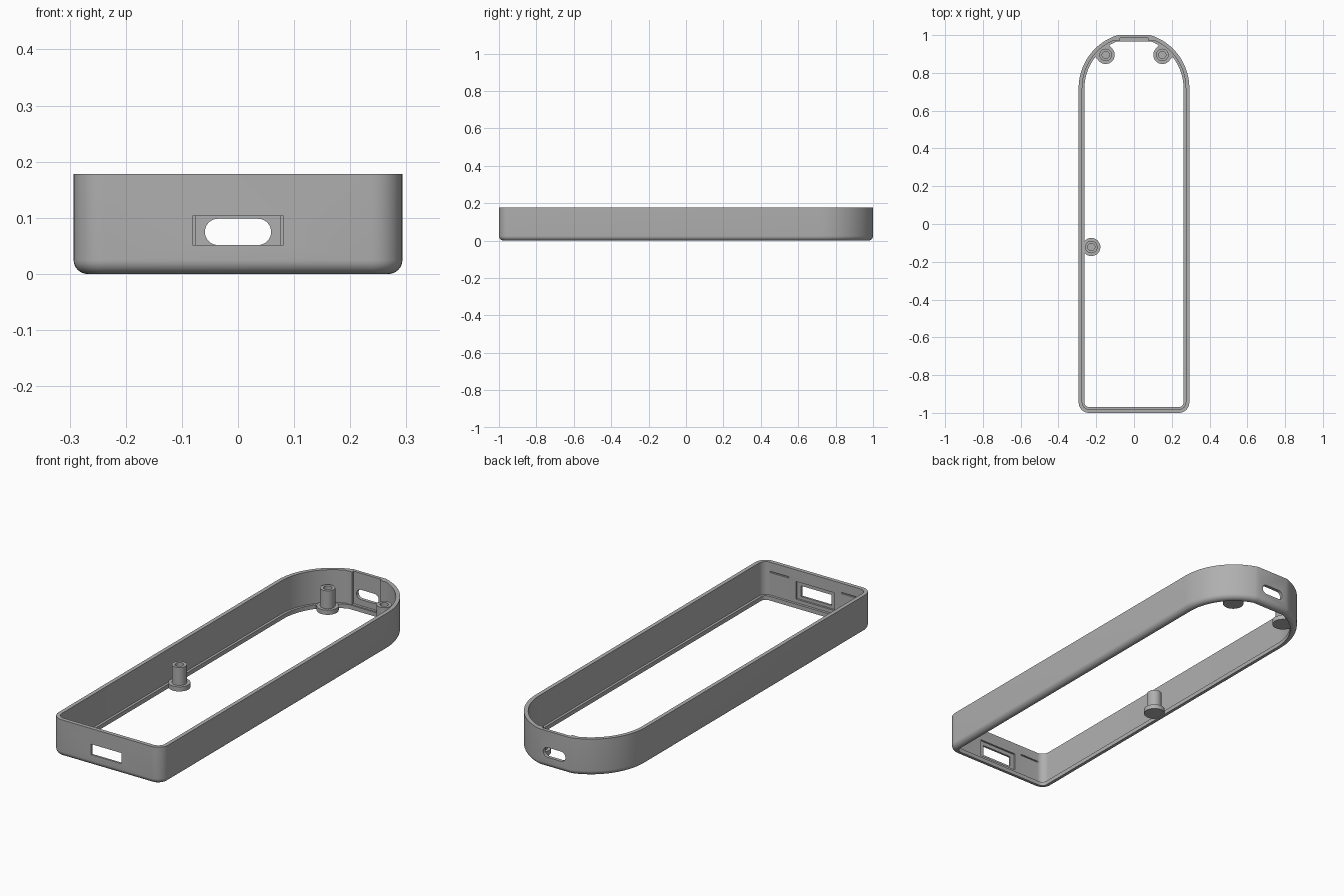
import bpy, bmesh, math
from mathutils import Matrix

if "Cube" in bpy.data.objects:
    bpy.data.objects.remove(bpy.data.objects["Cube"], do_unlink=True)

grey = bpy.data.materials.new("plain grey")
grey.use_nodes = True
grey.diffuse_color = (0.43, 0.43, 0.43, 1)
grey.node_tree.nodes["Principled BSDF"].inputs["Base Color"].default_value = grey.diffuse_color

HALF_W, ARC_Y, HEIGHT, FILLET = 0.293, 0.72, 0.178, 0.025


def make_object(name, bm):
    bmesh.ops.recalc_face_normals(bm, faces=bm.faces)
    mesh = bpy.data.meshes.new(name)
    bm.to_mesh(mesh)
    bm.free()
    mesh.materials.append(grey)
    obj = bpy.data.objects.new(name, mesh)
    bpy.context.collection.objects.link(obj)
    return obj


def smooth(obj):
    bpy.ops.object.select_all(action='DESELECT')
    obj.select_set(True)
    bpy.context.view_layer.objects.active = obj
    bpy.ops.object.shade_smooth_by_angle(angle=math.radians(32))


def outline(inset, back_inset):
    """Right half of the plan: rounded front corner, big rear arc cut flat; then mirrored."""
    r = max(0.055 - inset, 0.012)
    w, front = HALF_W - inset, -1 + inset
    half = []
    for i in range(9):
        a = -math.pi / 2 + i * math.pi / 16
        half.append((w - r + r * math.cos(a), front + r + r * math.sin(a)))
    end = math.asin(min(1, (1 - back_inset - ARC_Y) / w))
    for i in range(25):
        a = end * i / 24
        half.append((w * math.cos(a), ARC_Y + w * math.sin(a)))
    return half + [(-x, y) for x, y in reversed(half)]


# Wall cross-section: inset on the sides, inset at the back, height
section = [(0, 0, HEIGHT)]
for i in range(9):
    a = i * math.pi / 16
    d = FILLET * (1 - math.cos(a))
    section.append((d, d, FILLET * (1 - math.sin(a))))
section += [(0.031, 0.033, 0), (0.031, 0.033, 0.02),
            (0.019, 0.028, 0.02), (0.019, 0.028, HEIGHT)]

bm = bmesh.new()
rings = [[bm.verts.new((x, y, z)) for x, y in outline(d, b)] for d, b, z in section]
for k, ring in enumerate(rings):
    above = rings[(k + 1) % len(rings)]
    for i in range(len(ring)):
        j = (i + 1) % len(ring)
        bm.faces.new((ring[i], ring[j], above[j], above[i]))
shell = make_object("case_wall", bm)


def box(name, x0, x1, y0, y1, z0, z1):
    bm = bmesh.new()
    bmesh.ops.create_cube(bm, size=1)
    bmesh.ops.scale(bm, vec=(x1 - x0, y1 - y0, z1 - z0), verts=bm.verts)
    bmesh.ops.translate(bm, vec=((x0 + x1) / 2, (y0 + y1) / 2, (z0 + z1) / 2), verts=bm.verts)
    return make_object(name, bm)


def slot(name, half, r, zc, y0, y1):
    """Prism with round ends, running along y."""
    bm = bmesh.new()
    pts = []
    for side in (1, -1):
        for i in range(17):
            a = -math.pi / 2 + i * math.pi / 16
            pts.append((side * (half - r + r * math.cos(a)), y0, zc + side * r * math.sin(a)))
    face = bm.faces.new([bm.verts.new(p) for p in pts])
    new = bmesh.ops.extrude_face_region(bm, geom=[face])["geom"]
    bmesh.ops.translate(bm, vec=(0, y1 - y0, 0),
                        verts=[v for v in new if isinstance(v, bmesh.types.BMVert)])
    return make_object(name, bm)


def cut(target, cutter):
    cutter.hide_render = True
    mod = target.modifiers.new("cut", 'BOOLEAN')
    mod.operation, mod.solver, mod.object = 'DIFFERENCE', 'EXACT', cutter
    bpy.context.view_layer.objects.active = target
    bpy.ops.object.modifier_apply(modifier=mod.name)
    bpy.data.objects.remove(cutter, do_unlink=True)


# Front window with its inner pocket, thin snap grooves, rear port and its pocket
cut(shell, box("front_window_cutter", -0.081, 0.081, -1.05, -0.9, 0.052, 0.103))
cut(shell, box("front_pocket_cutter", -0.103, 0.103, -0.99, -0.9, 0.037, 0.122))
for s in (-1, 1):
    x0, x1 = sorted((s * 0.14, s * 0.24))
    cut(shell, box("groove_cutter", x0, x1, -0.987, -0.9, 0.128, 0.134))
cut(shell, box("rear_pocket_cutter", -0.075, 0.075, 0.9, 0.984, 0.022, 0.3))
cut(shell, slot("rear_port_cutter", 0.059, 0.0235, 0.075, 0.9, 1.1))
smooth(shell)

# Screw posts: flanged foot, hollow column
POST = [(0, 0.004), (0.048, 0.004), (0.048, 0.026), (0.033, 0.026),
        (0.033, 0.112), (0.019, 0.112), (0.019, 0.05), (0, 0.05)]


def post(name, x, y):
    bm = bmesh.new()
    verts = [bm.verts.new((r, 0, z)) for r, z in POST]
    edges = [bm.edges.new(pair) for pair in zip(verts, verts[1:])]
    bmesh.ops.spin(bm, geom=verts + edges, cent=(0, 0, 0), axis=(0, 0, 1),
                   angle=2 * math.pi, steps=32)
    bmesh.ops.remove_doubles(bm, verts=bm.verts, dist=0.0001)
    bmesh.ops.translate(bm, vec=(x, y, 0), verts=bm.verts)
    smooth(make_object(name, bm))


post("side_post", -0.226, -0.122)
for side, s in (("left", 1), ("right", -1)):
    post("rear_post_" + side, s * 0.15, 0.895)
    # Web joining the rear post foot to the wall
    web = box("rear_web_" + side, 0.225, 0.274, -0.048, 0.048, 0.005, 0.02)
    angle = math.atan2(0.175, s * 0.15)
    web.data.transform(Matrix.Translation((0, ARC_Y, 0)) @ Matrix.Rotation(angle, 4, 'Z'))
